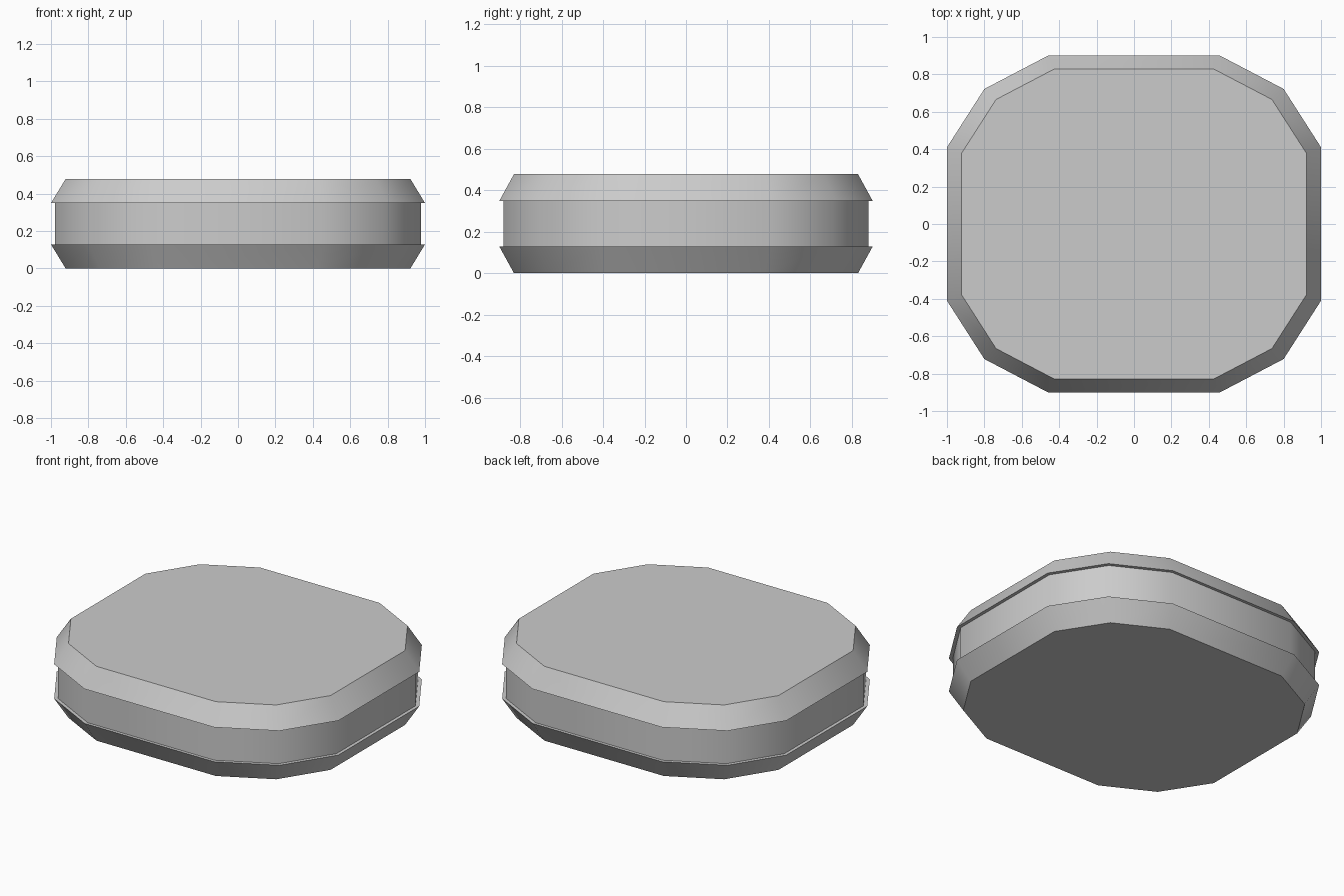
import bpy, bmesh, math

if "Cube" in bpy.data.objects:
    bpy.data.objects.remove(bpy.data.objects["Cube"])

# Twelve-sided outline, mirrored from one quarter
quarter = [(1.0, 0.41), (0.8, 0.722), (0.46, 0.9)]
half = quarter + [(-x, y) for x, y in reversed(quarter)]
outline = half + [(-x, -y) for x, y in half]

# Side profile as (scale, height): bevelled base, recessed band, bevelled lid
profile = [(0.922, 0.0), (1.0, 0.128), (0.979, 0.128),
           (0.979, 0.349), (1.0, 0.349), (0.922, 0.477)]


def loft(name, outline, profile):
    bm = bmesh.new()
    rings = [[bm.verts.new((x * s, y * s, z)) for x, y in outline]
             for s, z in profile]
    n = len(outline)
    for low, high in zip(rings, rings[1:]):
        for i in range(n):
            j = (i + 1) % n
            bm.faces.new((low[i], low[j], high[j], high[i]))
    bm.faces.new(rings[0][::-1])
    bm.faces.new(rings[-1])
    bmesh.ops.recalc_face_normals(bm, faces=bm.faces)
    mesh = bpy.data.meshes.new(name)
    bm.to_mesh(mesh)
    bm.free()
    obj = bpy.data.objects.new(name, mesh)
    bpy.context.collection.objects.link(obj)
    return obj


# Body, smooth around the sides with crisp rims
body = loft("grooved_disc_body", outline, profile)
bpy.context.view_layer.objects.active = body
body.select_set(True)
bpy.ops.object.shade_smooth_by_angle(angle=math.radians(40))
